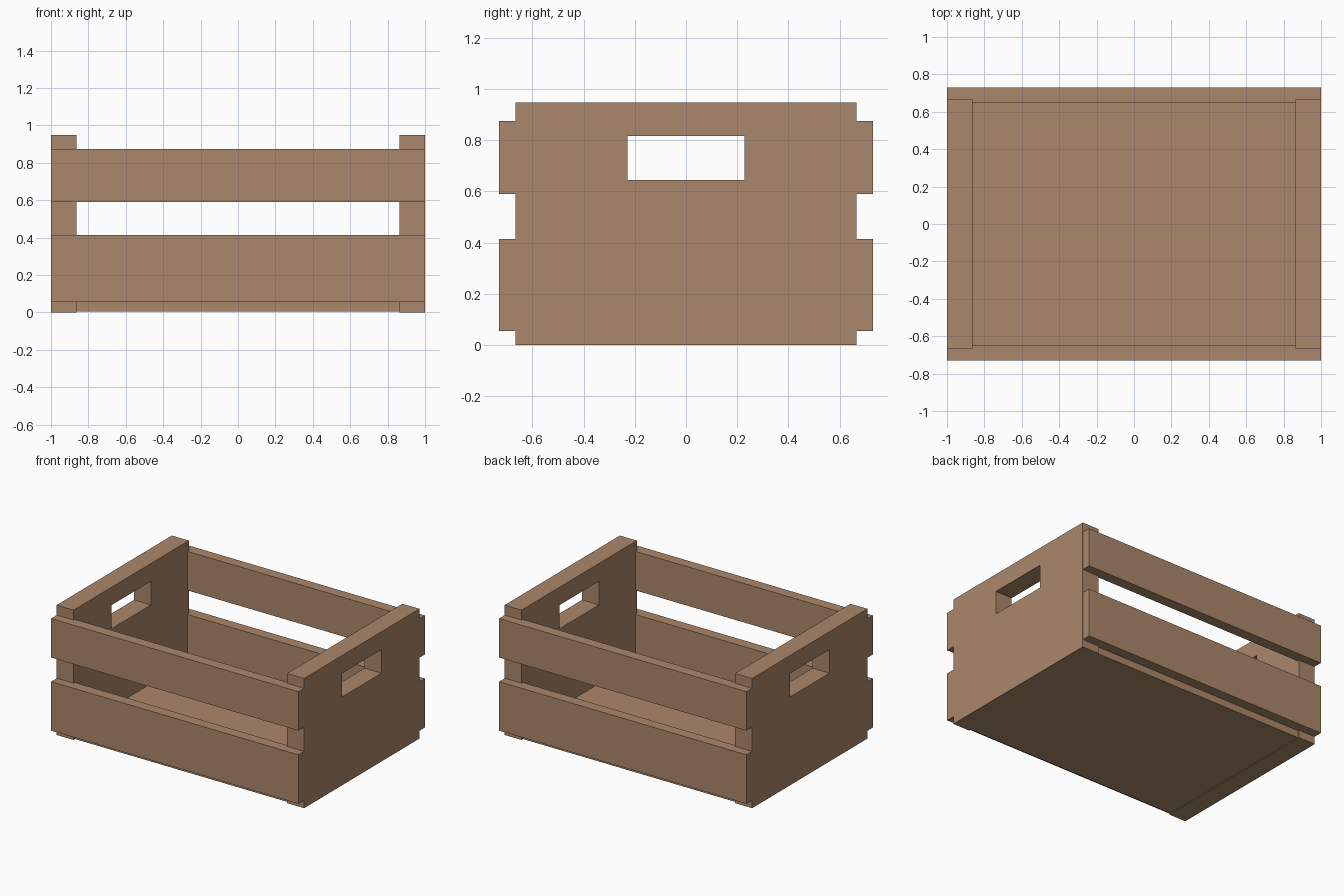
import bpy, bmesh
from mathutils import Vector

if "Cube" in bpy.data.objects:
    bpy.data.objects.remove(bpy.data.objects["Cube"])

wood = bpy.data.materials.new("tan_wood")
wood.diffuse_color = (0.41, 0.245, 0.145, 1)
wood.use_nodes = True
wood.node_tree.nodes["Principled BSDF"].inputs["Base Color"].default_value = wood.diffuse_color


def finish(name, bm):
    bmesh.ops.recalc_face_normals(bm, faces=bm.faces)
    me = bpy.data.meshes.new(name)
    bm.to_mesh(me)
    bm.free()
    me.materials.append(wood)
    ob = bpy.data.objects.new(name, me)
    bpy.context.collection.objects.link(ob)
    return ob


def board(name, x, y, z):
    """Box spanning the given (min, max) ranges."""
    bm = bmesh.new()
    bmesh.ops.create_cube(bm, size=1)
    for v in bm.verts:
        v.co = [r[0] if c < 0 else r[1] for c, r in zip(v.co, (x, y, z))]
    return finish(name, bm)


def end_panel(name, x0, x1):
    """Panel with a rectangular hand hole: a ring of quads, extruded."""
    bm = bmesh.new()

    def ring(hw, z0, z1):
        return [bm.verts.new((x0, y, z)) for y, z in
                ((-hw, z0), (hw, z0), (hw, z1), (-hw, z1))]

    outer, inner = ring(0.665, 0.0, 0.948), ring(0.228, 0.645, 0.817)
    faces = [bm.faces.new((outer[i], outer[(i + 1) % 4],
                           inner[(i + 1) % 4], inner[i])) for i in range(4)]
    # extrude a copy so both sides stay closed
    res = bmesh.ops.extrude_face_region(bm, geom=faces, use_keep_orig=True)
    moved = [g for g in res["geom"] if isinstance(g, bmesh.types.BMVert)]
    bmesh.ops.translate(bm, verts=moved, vec=Vector((x1 - x0, 0, 0)))
    return finish(name, bm)


# thick end panels with hand holes
end_panel("right_end_panel", 0.863, 1.0)
end_panel("left_end_panel", -1.0, -0.863)

# two slats on each long side
for side, s in (("front", -1), ("back", 1)):
    y = sorted((s * 0.65, s * 0.729))
    board(side + "_lower_slat", (-0.999, 0.999), y, (0.056, 0.414))
    board(side + "_upper_slat", (-0.999, 0.999), y, (0.59, 0.875))

# floor board between the end panels
board("floor_board", (-0.87, 0.87), (-0.655, 0.655), (0.004, 0.07))
